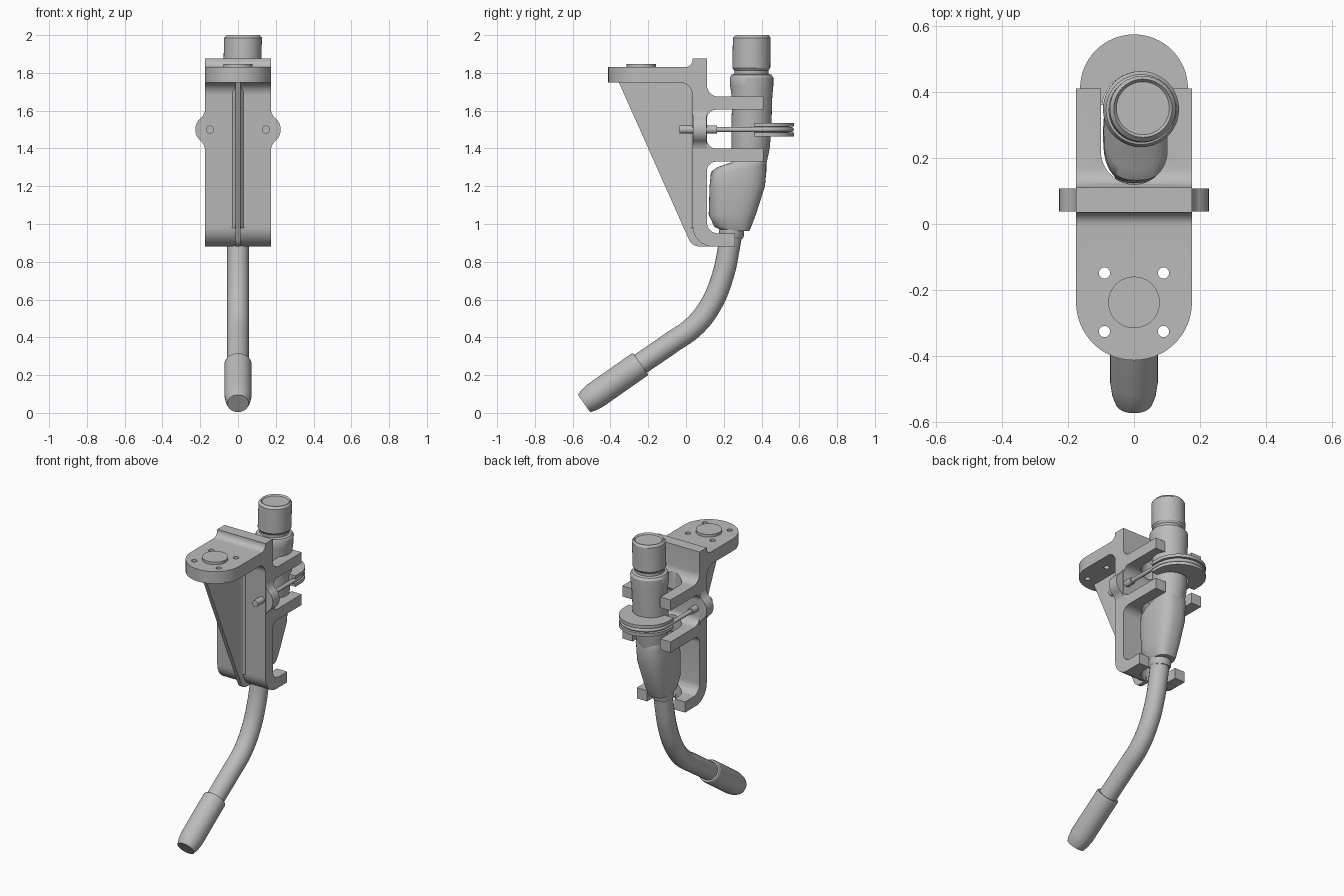
import bpy, bmesh, math
from mathutils import Vector

if "Cube" in bpy.data.objects:
    bpy.data.objects.remove(bpy.data.objects["Cube"], do_unlink=True)

grey = bpy.data.materials.new("plain grey")
grey.use_nodes = True
COLOUR = (0.5, 0.5, 0.5, 1)
grey.diffuse_color = COLOUR
grey.node_tree.nodes["Principled BSDF"].inputs["Base Color"].default_value = COLOUR


def activate(ob):
    bpy.ops.object.select_all(action='DESELECT')
    ob.select_set(True)
    bpy.context.view_layer.objects.active = ob


def finish(ob, angle=32):
    activate(ob)
    bpy.ops.object.shade_smooth_by_angle(angle=math.radians(angle))
    return ob


def from_rings(name, rings):
    """Skin a list of equal vertex rings and cap both ends."""
    bm = bmesh.new()
    vs = [[bm.verts.new(p) for p in r] for r in rings]
    n = len(vs[0])
    for a, b in zip(vs, vs[1:]):
        for i in range(n):
            bm.faces.new((a[i], a[(i + 1) % n], b[(i + 1) % n], b[i]))
    bm.faces.new(vs[0][::-1])
    bm.faces.new(vs[-1])
    bmesh.ops.recalc_face_normals(bm, faces=bm.faces)
    me = bpy.data.meshes.new(name)
    bm.to_mesh(me)
    bm.free()
    me.materials.append(grey)
    ob = bpy.data.objects.new(name, me)
    bpy.context.collection.objects.link(ob)
    return ob


def prism(name, pts, axis, lo, hi):
    """Extrude a 2D outline along x, y or z."""
    put = {'x': lambda a, b, t: (t, a, b), 'y': lambda a, b, t: (a, t, b),
           'z': lambda a, b, t: (a, b, t)}[axis]
    return from_rings(name, [[put(a, b, t) for a, b in pts] for t in (lo, hi)])


def arc(cx, cy, r, a0, a1, n=24):
    angs = [math.radians(a0 + (a1 - a0) * i / n) for i in range(n + 1)]
    return [(cx + r * math.cos(a), cy + r * math.sin(a)) for a in angs]


def circle(cx, cy, r, n=32):
    return arc(cx, cy, r, 0, 360, n)[:-1]


def fillet(corners, n=8):
    """Round the corners (a, b, radius) of an outline."""
    out = []
    for i, (a, b, r) in enumerate(corners):
        p = Vector((a, b))
        if r == 0:
            out.append((a, b))
            continue
        d0 = (Vector(corners[i - 1][:2]) - p).normalized()
        d1 = (Vector(corners[(i + 1) % len(corners)][:2]) - p).normalized()
        half = d0.angle(d1) / 2
        c = p + (d0 + d1).normalized() * (r / math.sin(half))
        s = p + d0 * (r / math.tan(half)) - c
        e = p + d1 * (r / math.tan(half)) - c
        sweep = math.pi - 2 * half
        for k in range(n + 1):
            t = k / n
            q = (s * math.sin((1 - t) * sweep) + e * math.sin(t * sweep)) / math.sin(sweep)
            out.append(tuple(c + q))
    return out


def boolean(ob, tool, op):
    m = ob.modifiers.new("cut", 'BOOLEAN')
    m.operation, m.solver, m.object = op, 'EXACT', tool
    activate(ob)
    bpy.ops.object.modifier_apply(modifier=m.name)
    bpy.data.objects.remove(tool, do_unlink=True)


def tube(name, pts, r, kind='POLY'):
    cu = bpy.data.curves.new(name, 'CURVE')
    cu.dimensions = '3D'
    cu.bevel_depth, cu.bevel_resolution, cu.use_fill_caps = r, 6, True
    sp = cu.splines.new(kind)
    if kind == 'BEZIER':
        sp.bezier_points.add(len(pts) - 1)
        for b, p in zip(sp.bezier_points, pts):
            b.co = p
            b.handle_left_type = b.handle_right_type = 'AUTO'
    else:
        sp.points.add(len(pts) - 1)
        for b, p in zip(sp.points, pts):
            b.co = (*p, 1)
    cu.materials.append(grey)
    ob = bpy.data.objects.new(name, cu)
    bpy.context.collection.objects.link(ob)
    activate(ob)
    bpy.ops.object.convert(target='MESH')
    return finish(bpy.context.object)


# Bracket: side profile, plan rounding, fork slot and screw holes
W = 0.175
bracket = prism("bracket", fillet([
    (-.45, 1.75, 0), (.035, 1.75, .07), (.035, .88, .11), (.26, .88, 0), (.26, .95, 0),
    (.11, .95, .06), (.11, 1.33, .05), (.41, 1.33, 0), (.41, 1.40, 0), (.11, 1.40, .05),
    (.11, 1.605, .05), (.41, 1.605, 0), (.41, 1.675, 0), (.11, 1.675, .06),
    (.11, 1.875, 0), (.035, 1.875, 0), (.035, 1.83, .04), (-.45, 1.83, 0)]), 'x', -.2, .2)
plan = arc(0, -.237, W, 180, 360, 40) + [(W, .5), (-W, .5)]
boolean(bracket, prism("plan_cutter", plan, 'z', .7, 2.1), 'INTERSECT')
slot = arc(0, .22, .1, 180, 360) + [(.1, .6), (-.1, .6)]
boolean(bracket, prism("slot_cutter", slot, 'z', .7, 1.74), 'DIFFERENCE')
for sx in (-1, 1):
    for y in (-.325, -.148):
        boolean(bracket, prism("hole_cutter", circle(sx * .089, y, .017, 20), 'z', 1.6, 2), 'DIFFERENCE')
finish(bracket)

# Round boss on the flange
finish(prism("flange_boss", circle(0, -.237, .078, 40), 'z', 1.8, 1.847))

# Gusset rib with its blended root
finish(prism("gusset", fillet([(-.36, 1.76, 0), (.07, 1.76, 0), (.07, 1.0, 0), (.13, .9, 0),
                               (.13, .881, 0), (.032, .881, .06)]), 'x', -.013, .013))
finish(prism("gusset_root", [(-.032, .04), (-.03, .034), (-.018, .024), (-.012, .005), (.012, .005),
                             (.018, .024), (.03, .034), (.032, .04)], 'z', .98, 1.76))

# Side ears with the clamp sleeves
for side, sx in (("right", -1), ("left", 1)):
    top = [(.14, 1.605), (.174, 1.605), (.178, 1.588), (.185, 1.575)]
    outline = top + arc(.148, 1.5, .078, 55, -55) + [(x, 3 - z) for x, z in reversed(top)]
    finish(prism(side + "_ear", [(sx * x, z) for x, z in outline], 'y', .038, .108))
    finish(prism(side + "_clamp_sleeve", circle(sx * .148, 1.5, .021, 24), 'y', -.035, .165))

# Clamp rod bent round the back of the torch
bend = arc(0, .41, .148, 180, 0, 32)
tube("clamp_rod", [(x, y, 1.5) for x, y in [(-.148, .1)] + bend + [(.148, .1)]], .013)

# Grooved saddle under the rod: two flanges and a core
for name, r, lo, hi in (("saddle_lower_flange", .163, 1.464, 1.484),
                        ("saddle_core", .138, 1.484, 1.516),
                        ("saddle_upper_flange", .163, 1.516, 1.536)):
    pts = [(r, .36)] + arc(0, .41, r, 0, 180, 32) + [(-r, .36)] + arc(.012, .35, .108, 175, 5, 24)
    finish(prism(name, pts, 'z', lo, hi))


def section(z, y0, y1, rx, power=2.0, n=40):
    """Rounded cross-section centred on the slightly leaning torch axis."""
    cx, cy, ry = .027 * (z - .95) / 1.05, (y0 + y1) / 2, (y1 - y0) / 2
    ring = []
    for i in range(n):
        c, s = math.cos(math.tau * i / n), math.sin(math.tau * i / n)
        ring.append((cx + rx * math.copysign(abs(c) ** (2 / power), c),
                     cy + ry * math.copysign(abs(s) ** (2 / power), s), z))
    return ring


# Torch body: turned sections from the waist to the capped top
body = [(1.29, .335, .085), (1.4, .342, .101), (1.5, .346, .106), (1.66, .35, .106),
        (1.73, .348, .114), (1.775, .347, .115), (1.79, .346, .106), (1.795, .346, .09),
        (1.812, .346, .09), (1.826, .346, .1), (1.985, .348, .1), (2.0, .35, .088),
        (1.99, .35, .08)]
finish(from_rings("torch_body", [section(z, c - r, c + r, r) for z, c, r in body]))

# Bulged grip under the body
grip = [(.962, .2, .335, .062), (.985, .15, .345, .074), (1.05, .12, .37, .085),
        (1.2, .125, .418, .1), (1.275, .132, .425, .1), (1.3, .165, .425, .097),
        (1.325, .235, .425, .093), (1.345, .26, .42, .085)]
finish(from_rings("torch_grip", [section(*g, power=2.7) for g in grip]), 40)

# Collar and curved neck
finish(from_rings("neck_collar", [section(z, .24 - r, .24 + r, r) for z, r in
                                  ((.92, .058), (.935, .066), (.97, .066))]))
neck = [(.245, .99), (.228, .88), (.193, .72), (.13, .57), (.045, .46), (-.08, .37), (-.27, .24)]
tube("neck", [(0, y, z) for y, z in neck], .058, 'BEZIER')

# Nozzle, turned about the end direction of the neck
start, end = Vector((0, -.24, .26)), Vector((0, -.54, .05))
L = (end - start).length
prof = [(0, .058), (0, .068), (.006, .072), (L - .075, .072), (L - .03, .066), (L, .056)]
nozzle = from_rings("nozzle", [[(x, y, h) for x, y in circle(0, 0, r, 40)] for h, r in prof])
nozzle.rotation_euler = (end - start).to_track_quat('Z', 'Y').to_euler()
nozzle.location = start
finish(nozzle)
